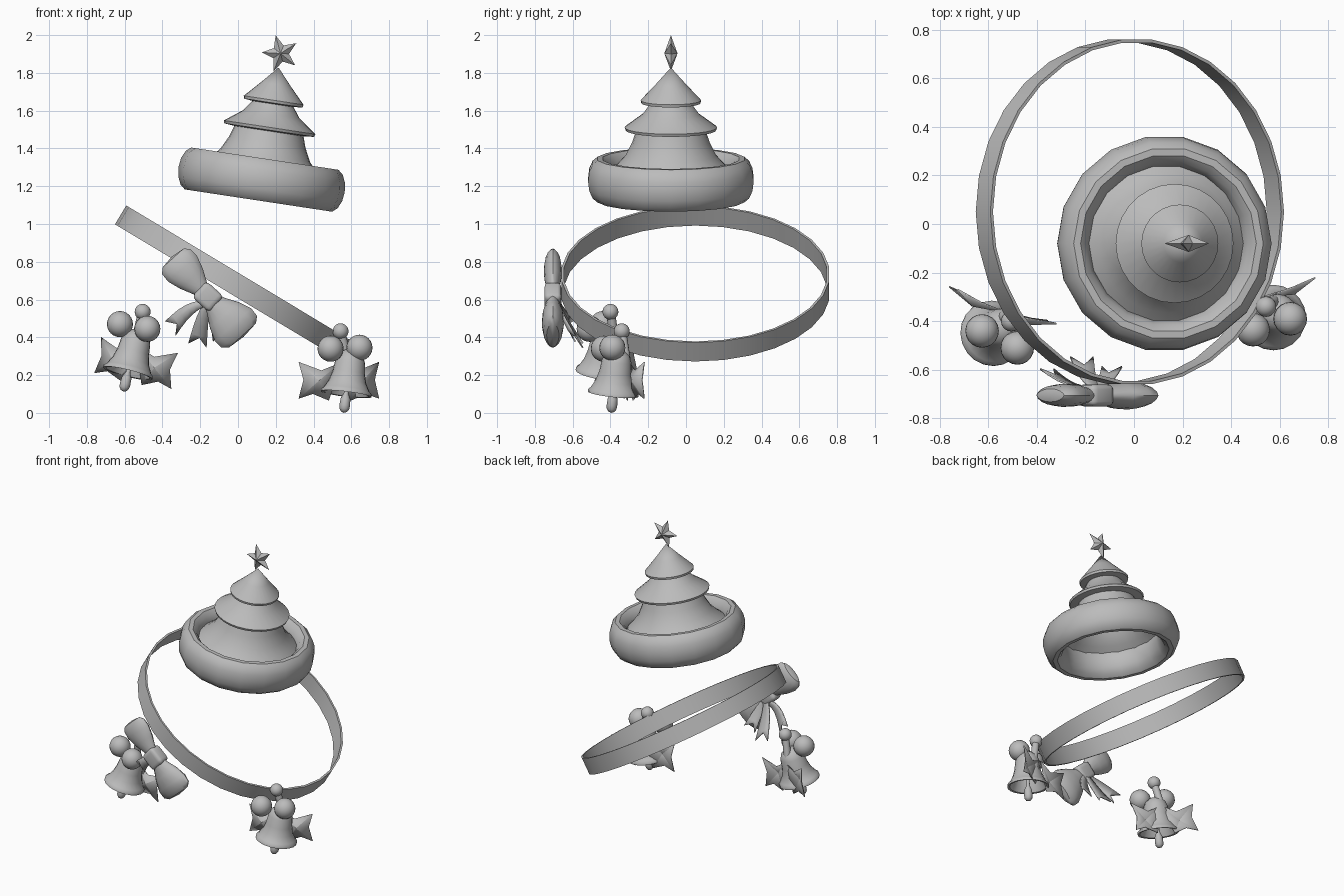
import bpy, bmesh, math
from mathutils import Matrix, Vector

if "Cube" in bpy.data.objects:
    bpy.data.objects.remove(bpy.data.objects["Cube"])

grey = bpy.data.materials.new("plain grey")
grey.use_nodes = True
colour = (0.5, 0.5, 0.5, 1)
grey.diffuse_color = colour
grey.node_tree.nodes["Principled BSDF"].inputs["Base Color"].default_value = colour


def place(loc, lean=0, nod=0, yaw=0):
    """Transform: lean towards +x, nod towards +y, turn about z."""
    R = Matrix.Rotation
    return (Matrix.Translation(loc) @ R(math.radians(yaw), 4, 'Z')
            @ R(math.radians(lean), 4, 'Y') @ R(math.radians(-nod), 4, 'X'))


def finish(name, bm, matrix=Matrix(), angle=40):
    bmesh.ops.remove_doubles(bm, verts=bm.verts, dist=0.0005)
    bmesh.ops.recalc_face_normals(bm, faces=bm.faces)
    mesh = bpy.data.meshes.new(name)
    bm.to_mesh(mesh)
    bm.free()
    mesh.transform(matrix)
    mesh.materials.append(grey)
    ob = bpy.data.objects.new(name, mesh)
    bpy.context.collection.objects.link(ob)
    bpy.ops.object.select_all(action='DESELECT')
    ob.select_set(True)
    bpy.context.view_layer.objects.active = ob
    bpy.ops.object.shade_smooth_by_angle(angle=math.radians(angle))
    return ob


def loft(bm, rings, closed_ring=True):
    """Join successive rings of points with quads."""
    rows = [[bm.verts.new(p) for p in ring] for ring in rings]
    n = len(rows[0])
    for a, b in zip(rows, rows[1:]):
        for i in range(n if closed_ring else n - 1):
            j = (i + 1) % n
            bm.faces.new((a[i], a[j], b[j], b[i]))
    return rows


def lathe(name, profile, matrix, segments=24, angle=40):
    turns = [2 * math.pi * i / segments for i in range(segments)]
    bm = bmesh.new()
    loft(bm, [[(r * math.cos(t), r * math.sin(t), z) for t in turns] for r, z in profile])
    return finish(name, bm, matrix, angle)


def ball(name, centre, radius, stretch=(1, 1, 1), matrix=Matrix()):
    bm = bmesh.new()
    bmesh.ops.create_uvsphere(bm, u_segments=20, v_segments=12, radius=radius)
    return finish(name, bm, matrix @ Matrix.Translation(centre)
                  @ Matrix.Diagonal((*stretch, 1)))


# Tree-shaped hat with a padded brim
hat = place((0.125, -0.08, 1.235), lean=8.6)
tube = [2 * math.pi * i / 14 for i in range(15)]
lathe("hat_brim", [(0.38 + 0.065 * math.cos(t), 0.115 * math.sin(t)) for t in tube], hat, 18)
tree = [(0, 0.6), (0.08, 0.51), (0.16, 0.425), (0.157, 0.41), (0.11, 0.405),
        (0.15, 0.35), (0.245, 0.28), (0.24, 0.265), (0.185, 0.26),
        (0.205, 0.2), (0.24, 0.13), (0.285, 0.08), (0.33, 0.04)]
lathe("hat_tree", tree, hat, 28, 30)

# Faceted star
bm = bmesh.new()
rim = []
for i in range(10):
    a = math.radians(105 + 36 * i)
    r = 0.045 if i % 2 else 0.1
    rim.append(bm.verts.new((r * math.cos(a), 0, r * math.sin(a))))
for side in (-0.035, 0.035):
    hub = bm.verts.new((0, side, 0))
    for i in range(10):
        bm.faces.new((hub, rim[i], rim[(i + 1) % 10]))
finish("star", bm, Matrix.Translation((0.225, -0.08, 1.903)), 10)

# Headband
band = place((-0.017, 0.05, 0.685), lean=31) @ Matrix.Diagonal((1, 1.01, 1, 1))
lathe("headband", [(0.705, -0.058), (0.705, 0.058), (0.692, 0.058),
                   (0.692, -0.058), (0.705, -0.058)], band, 30)

# Bow loops, lofted outward from the knot
KNOT = Vector((-0.16, -0.705, 0.615))


def bow_loop(name, turn, size):
    stations = [(0.0, 0.035, 0.025), (0.06, 0.05, 0.035), (0.13, 0.085, 0.05),
                (0.2, 0.108, 0.053), (0.25, 0.105, 0.045), (0.275, 0.08, 0.03),
                (0.285, 0.0, 0.0)]
    angles = [2 * math.pi * i / 16 for i in range(16)]
    bm = bmesh.new()
    loft(bm, [[(u, d * math.sin(t) * (1 - 0.25 * math.cos(t) ** 4), w * math.cos(t))
               for t in angles] for u, w, d in stations])
    finish(name, bm, place(KNOT, lean=turn) @ Matrix.Diagonal((*size, 1)))


bow_loop("bow_loop_upper", 228, (1.0, 0.9, 0.95))
bow_loop("bow_loop_lower", 48, (1.0, 1.1, 1.2))

bm = bmesh.new()
bmesh.ops.create_cube(bm, size=1)
bmesh.ops.bevel(bm, geom=bm.edges[:], offset=0.22, segments=3, affect='EDGES', profile=0.5)
finish("bow_knot", bm, place(KNOT, lean=42) @ Matrix.Diagonal((0.125, 0.09, 0.115, 1)))


# Ribbon tails with a notched end
def ribbon(name, end, width):
    start = KNOT + Vector((0, 0.03, -0.03))
    end = Vector(end)
    run = end - start
    across = run.cross(Vector((0, 1, 0))).normalized()
    bm = bmesh.new()
    rows = []
    for i in range(7):
        f = i / 6
        mid = start + run * f + Vector((0, -0.025, 0.03)) * math.sin(math.pi * f)
        half = across * width * (0.3 + 0.7 * f)
        notch = -run * (0.18 if i == 6 else 0)
        rows.append([mid - half, mid + notch + Vector((0, -0.012, 0)) * f, mid + half])
    loft(bm, rows, closed_ring=False)
    ob = finish(name, bm)
    thick = ob.modifiers.new("thickness", 'SOLIDIFY')
    thick.thickness = 0.008


ribbon("ribbon_outer", (-0.36, -0.6, 0.445), 0.048)
ribbon("ribbon_middle", (-0.215, -0.55, 0.355), 0.05)
ribbon("ribbon_inner", (-0.09, -0.59, 0.39), 0.045)

# Bells with clapper, stem, berries and spiky leaves
BELL = [(0, 0.235), (0.035, 0.228), (0.065, 0.205), (0.079, 0.17), (0.086, 0.11),
        (0.1, 0.06), (0.122, 0.02), (0.135, 0.008), (0.135, -0.006), (0.12, -0.004),
        (0.09, 0.06), (0.075, 0.15), (0.05, 0.205), (0, 0.215)]
CLAPPER = [(0, -0.106), (0.016, -0.1), (0.026, -0.085), (0.028, -0.065), (0.026, -0.03),
           (0.012, 0), (0.008, 0.215)]
LEAF = [(0.0, 0.16), (0.1, 0.12), (0.22, 0.165), (0.195, 0.07), (0.22, -0.03),
        (0.145, -0.005), (0.06, -0.04), (0.03, 0.05)]


def leaf(name, side, matrix):
    bm = bmesh.new()
    edge = [bm.verts.new((side * a, 0.5 * a * a, b)) for a, b in LEAF]
    hub = bm.verts.new((side * 0.12, -0.02, 0.065))
    for i in range(len(edge)):
        bm.faces.new((hub, edge[i], edge[(i + 1) % len(edge)]))
    ob = finish(name, bm, matrix, 15)
    ob.modifiers.new("thickness", 'SOLIDIFY').thickness = 0.006


def bell_cluster(label, bell, leaves, big_berries, small_berry):
    lathe(label + "_bell", BELL, bell, 20, 50)
    lathe(label + "_clapper", CLAPPER, bell, 12)
    for i, centre in enumerate(big_berries):
        ball(f"{label}_berry_{i + 1}", centre, 0.069)
    ball(label + "_small_berry", small_berry, 0.042)
    # Stem from the small berry down to the back of the bell
    top = Vector(small_berry)
    foot = bell @ Vector((0, 0.06, 0.14))
    aim = (top - foot).to_track_quat('Z', 'Y').to_matrix().to_4x4()
    length = (top - foot).length
    lathe(label + "_stem", [(0, 0), (0.024, 0), (0.024, length), (0, length)],
          Matrix.Translation(foot) @ aim, 12)
    for word, side in (("outer", 1), ("inner", -1)):
        leaf(f"{label}_leaf_{word}", side, leaves)


bell_cluster("left", place((0.573, -0.385, 0.105), lean=7, nod=6),
             place((0.54, -0.3, 0.105), yaw=14),
             [(0.643, -0.39, 0.345), (0.49, -0.435, 0.34)], (0.543, -0.34, 0.432))
bell_cluster("right", place((-0.582, -0.45, 0.215), lean=14, nod=8),
             place((-0.56, -0.355, 0.198), lean=11, yaw=-19),
             [(-0.625, -0.44, 0.47), (-0.48, -0.51, 0.445)], (-0.505, -0.4, 0.535))
